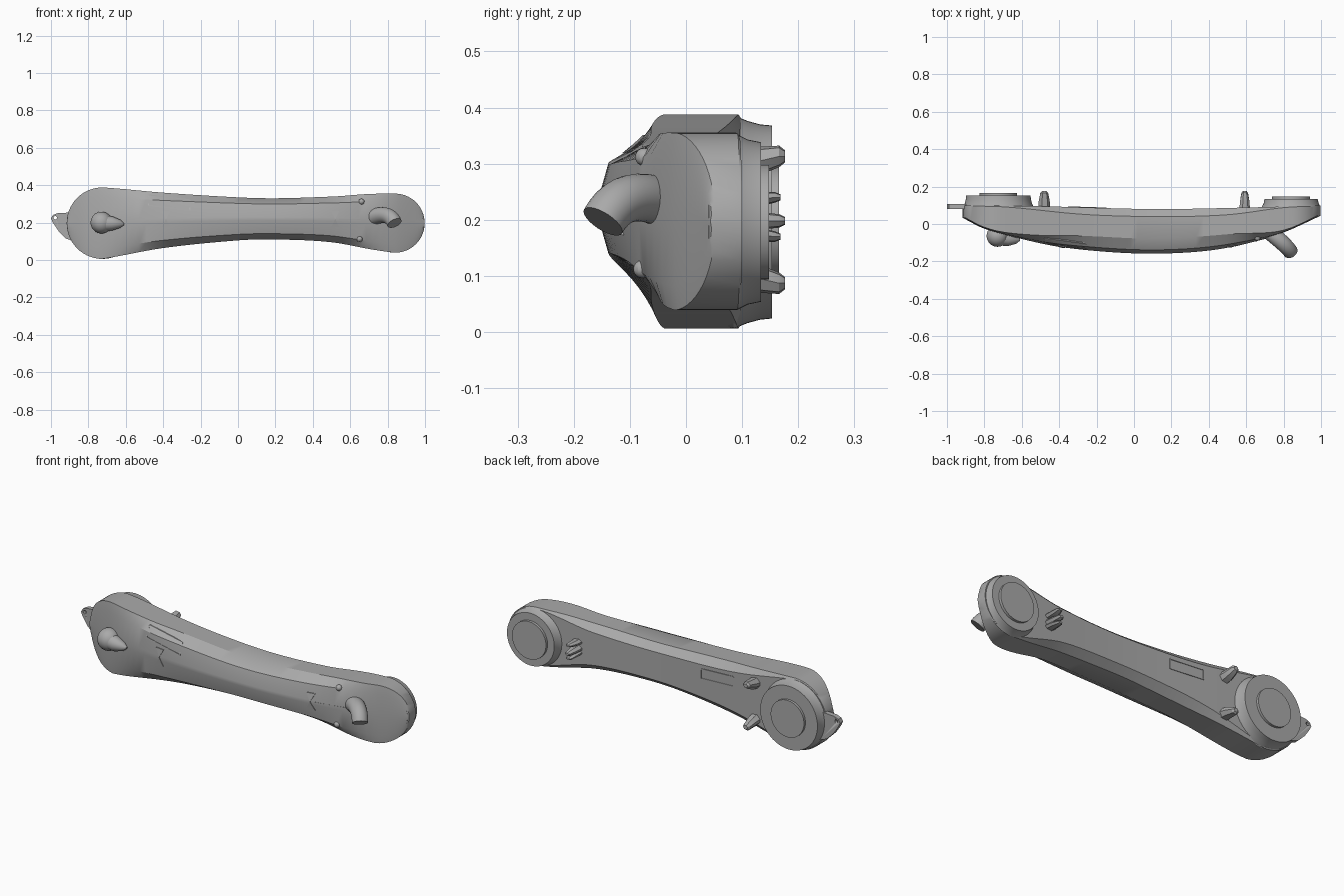
import bpy, bmesh, math
from mathutils import Matrix, Vector

if "Cube" in bpy.data.objects:
    bpy.data.objects.remove(bpy.data.objects["Cube"])

grey = bpy.data.materials.new("plain_grey")
grey.use_nodes = True
COLOUR = (0.4, 0.4, 0.4, 1)
grey.diffuse_color = COLOUR
grey.node_tree.nodes["Principled BSDF"].inputs["Base Color"].default_value = COLOUR


def finish(name, bm, angle=28):
    bmesh.ops.remove_doubles(bm, verts=bm.verts, dist=1e-5)
    bmesh.ops.recalc_face_normals(bm, faces=bm.faces)
    mesh = bpy.data.meshes.new(name)
    bm.to_mesh(mesh)
    bm.free()
    ob = bpy.data.objects.new(name, mesh)
    bpy.context.collection.objects.link(ob)
    mesh.materials.append(grey)
    bpy.ops.object.select_all(action="DESELECT")
    bpy.context.view_layer.objects.active = ob
    ob.select_set(True)
    bpy.ops.object.shade_smooth_by_angle(angle=math.radians(angle))
    return ob


def loft(name, rings, angle=28):
    bm = bmesh.new()
    rows = [[bm.verts.new(p) for p in ring] for ring in rings]
    n = len(rows[0])
    for a, b in zip(rows, rows[1:]):
        for i in range(n):
            bm.faces.new((a[i], a[(i + 1) % n], b[(i + 1) % n], b[i]))
    bm.faces.new(rows[0])
    bm.faces.new(rows[-1])
    return finish(name, bm, angle)


def curve(points):
    """Smooth function through a few (x, value) knots."""
    def slope(i):
        a, b = points[max(i - 1, 0)], points[min(i + 1, len(points) - 1)]
        return (b[1] - a[1]) / (b[0] - a[0])

    def value(x):
        x = min(max(x, points[0][0]), points[-1][0])
        i = max(j for j in range(len(points) - 1) if points[j][0] <= x)
        (x0, v0), (x1, v1) = points[i], points[i + 1]
        w = x1 - x0
        t = (x - x0) / w
        return ((2*t**3 - 3*t*t + 1) * v0 + (t**3 - 2*t*t + t) * w * slope(i)
                + (3*t*t - 2*t**3) * v1 + (t**3 - t*t) * w * slope(i + 1))
    return value


# Main arm: rounded ends, waisted middle, bowed front
LX, LR, RX, RR = -0.725, 0.191, 0.84, 0.158
middle = curve([(LX, .197), (-.4, .212), (0, .22), (.2, .22), (.5, .217), (RX, .197)])
waist = curve([(LX - .1, .191), (LX, LR), (-.4, .148), (0, .115), (.2, .11), (.5, .122), (.7, .147), (RX, RR), (.95, RR)])
front = curve([(-.92, .035), (-.8, -.025), (-.6, -.08), (-.4, -.122), (-.1, -.152),
               (.15, -.158), (.4, -.142), (.6, -.105), (.8, -.045), (1, .045)])
back = curve([(-.92, .1), (-.5, .095), (.1, .08), (.6, .088), (1, .1)])
round_off = curve([(-.92, .1), (-.7, .15), (-.3, .9), (.1, 1), (.5, .9), (.8, .15), (1, .1)])


def half_height(x):
    if x < LX:
        return math.sqrt(max(LR**2 - (x - LX)**2, 1e-8))
    if x > RX:
        return math.sqrt(max(RR**2 - (x - RX)**2, 1e-8))
    return waist(x)


def section(x):
    h, c, k = half_height(x), middle(x), round_off(x)
    f, b = front(x), back(x)
    side = [(f, .08), (f + .02 * k, .72), (f + .08 * k, 1), (b - .04 * k, 1), (b, 1 - .3 * k)]
    side += [(y, -z) for y, z in reversed(side)]
    return [(x, y, c + z * h) for y, z in side]


arc = [math.radians(90 * i / 14) for i in range(15)]
stations = [LX - LR * math.cos(a) for a in arc]
stations += [LX + (RX - LX) * i / 40 for i in range(1, 40)]
stations += [RX + RR * math.sin(a) for a in arc]
loft("arm_body", [section(x) for x in stations])


# Round bosses and raised pads on the back
def disc(name, x, z, profile):
    turn = [math.tau * i / 64 for i in range(64)]
    loft(name, [[(x + r * math.cos(a), y, z + r * math.sin(a)) for a in turn] for r, y in profile])


disc("large_boss", LX, .196, [(.18, .04), (.19, .085), (.18, .11), (.174, .132), (.172, .153)])
disc("large_pad", LX, .196, [(.1, .14), (.1, .166)])
disc("small_boss", RX, .196, [(.15, .04), (.157, .09), (.147, .11), (.142, .134)])
disc("small_pad", RX, .196, [(.102, .12), (.102, .148)])


# Swept round parts on the front
def tube(name, points, radii):
    points = [Vector(p) for p in points]
    rings = []
    for i, p in enumerate(points):
        d = (points[min(i + 1, len(points) - 1)] - points[max(i - 1, 0)]).normalized()
        u = d.cross(Vector((0, 0, 1))).normalized()
        v = u.cross(d)
        rings.append([p + radii[i] * (u * math.cos(a) + v * math.sin(a))
                      for a in (math.tau * j / 24 for j in range(24))])
    loft(name, rings, 40)


bm = bmesh.new()
bmesh.ops.create_uvsphere(bm, u_segments=32, v_segments=20, radius=.058)
bmesh.ops.translate(bm, verts=bm.verts, vec=(-.73, -.064, .2))
finish("ball_knob", bm)
tube("knob_tail", [(-.72, -.07, .197), (-.67, -.082, .195), (-.63, -.084, .193), (-.61, -.084, .192)],
     [.045, .037, .022, .006])

a, b, c = Vector((.71, -.03, .225)), Vector((.81, -.11, .265)), Vector((.837, -.148, .197))
path = [a * (1 - t)**2 + b * 2 * t * (1 - t) + c * t * t for t in (i / 10 for i in range(11))]
tube("bent_spout", path, [.044 - .0004 * i for i in range(11)])


# Eyelet at the large end
lug_outline = [(-.88, .255), (-.965, .25), (-.99, .24), (-1, .222), (-.99, .2),
               (-.96, .155), (-.92, .115), (-.88, .1)]
lug = loft("end_lug", [[(x, y, z) for x, z in lug_outline] for y in (.08, .106)])
bm = bmesh.new()
bmesh.ops.create_cone(bm, segments=16, radius1=.009, radius2=.009, depth=.1, cap_ends=True,
                      matrix=Matrix.Translation((-.977, .093, .226)) @ Matrix.Rotation(math.pi / 2, 4, "X"))
cutter = finish("lug_hole_cutter", bm)
cutter.hide_render = True
cutter.hide_set(True)
cut = lug.modifiers.new("hole", "BOOLEAN")
cut.object = cutter
cut.solver = "EXACT"


# Tapered teeth on the back
def tooth(name, x, z, width, height, tip_y, lean):
    rings = []
    for y, s, shift in ((.05, 1, 0), (.12, .85, .4), (tip_y - .01, .6, 1), (tip_y, .35, 1)):
        rings.append([(x + width * s * u, y, z + lean * shift + height * s * v)
                      for u, v in ((-1, -.3), (-.4, -1), (.6, -.8), (1, 0), (.6, .8), (-.4, 1), (-1, .3))])
    loft(name, rings)


for side, label in ((1, "upper"), (-1, "lower")):
    tooth(label + "_back_hook", -.48, .2 + side * .095, .035, .032, .176, side * .018)
    tooth(label + "_small_tooth", .592, .205 + side * .027, .03, .016, .168, side * .008)
tooth("centre_small_tooth", .592, .198, .03, .02, .176, 0)


# Thin marks laid on the curved surfaces
def mark(name, outline, surface, lift):
    loft(name, [[(x, surface(x, z) + d, z) for x, z in outline] for d in (-lift, lift)])


def on_front(x, z):
    t, k = abs(z - middle(x)) / half_height(x), round_off(x)
    if t < .72:
        return front(x) + .02 * k * max(t - .08, 0) / .64
    return front(x) + k * (.02 + .06 * (t - .72) / .28)


def on_back(x, z):
    return back(x)


def frame(name, cx, cz, w, h, tilt, surface):
    for i, (u, v, a, b) in enumerate(((0, h, w, .003), (0, -h, w, .003), (w, 0, .003, h), (-w, 0, .003, h))):
        mark(f"{name}_{i + 1}", [(cx + u + s * a, cz + v + t * b + tilt * (u + s * a))
                                 for s, t in ((-1, -1), (1, -1), (1, 1), (-1, 1))], surface, .003)


frame("front_label_frame", -.368, .307, .11, .028, -.12, on_front)
frame("back_label_frame", -.25, .262, .1, .026, -.06, on_back)

for x, label in ((-.385, "large_end"), (.52, "small_end")):
    for s, part in ((1, "upper"), (-1, "lower")):
        mark(f"{label}_{part}_pointer", [(x, .218), (x - .024, .218 + s * .045), (x + .024, .218 + s * .045)],
             on_front, .004)
mark("centre_line", [(.54, .217), (.7, .214), (.7, .217), (.54, .22)], on_front, .002)

# Small nubs beside the spout
for x, z, label in ((.66, .312, "upper"), (.65, .112, "lower")):
    bm = bmesh.new()
    bmesh.ops.create_uvsphere(bm, u_segments=12, v_segments=8, radius=.016)
    bmesh.ops.translate(bm, verts=bm.verts, vec=(x, on_front(x, z) + .004, z))
    finish(label + "_nub", bm)
